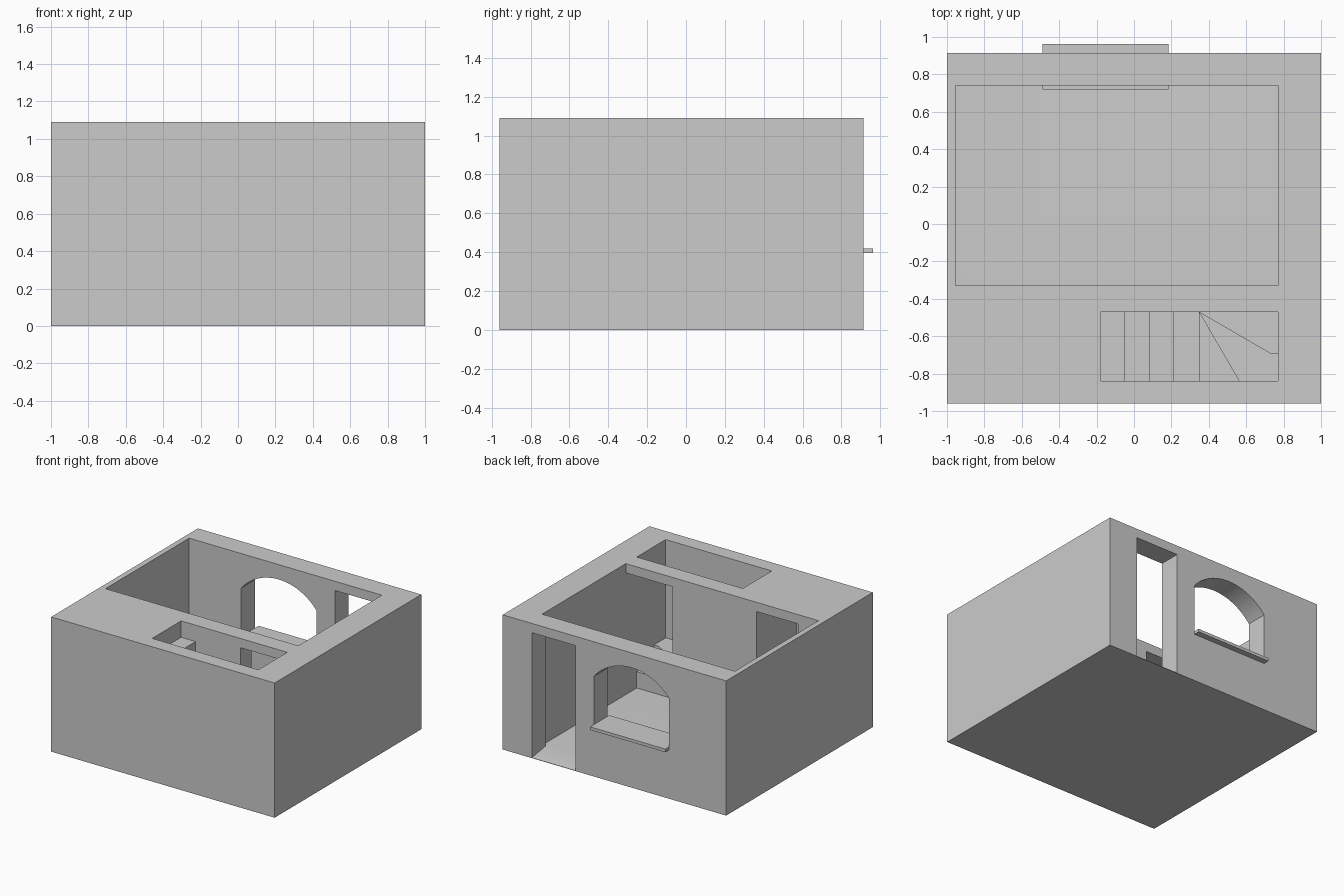
import bpy, bmesh, math

if "Cube" in bpy.data.objects:
    bpy.data.objects.remove(bpy.data.objects["Cube"])

FLOOR, TOP, HEAD = 0.03, 1.09, 1.015
ABOVE = 1.3


def prism(name, pts, axis, lo, hi):
    """Extrude a 2D outline along an axis: z uses (x,y), y uses (x,z), x uses (y,z)."""
    put = {'z': lambda a, b, t: (a, b, t),
           'y': lambda a, b, t: (a, t, b),
           'x': lambda a, b, t: (t, a, b)}[axis]
    bm = bmesh.new()
    rings = [[bm.verts.new(put(a, b, t)) for a, b in pts] for t in (lo, hi)]
    n = len(pts)
    bm.faces.new(rings[0])
    bm.faces.new(rings[1])
    for i in range(n):
        j = (i + 1) % n
        bm.faces.new((rings[0][i], rings[0][j], rings[1][j], rings[1][i]))
    bmesh.ops.recalc_face_normals(bm, faces=bm.faces)
    me = bpy.data.meshes.new(name)
    bm.to_mesh(me)
    bm.free()
    ob = bpy.data.objects.new(name, me)
    bpy.context.collection.objects.link(ob)
    return ob


def box(name, x0, x1, y0, y1, z0, z1):
    return prism(name, [(x0, y0), (x1, y0), (x1, y1), (x0, y1)], 'z', z0, z1)


def cut(target, cutter):
    cutter.hide_render = True
    mod = target.modifiers.new("cut", 'BOOLEAN')
    mod.operation, mod.solver, mod.object = 'DIFFERENCE', 'EXACT', cutter
    bpy.context.view_layer.objects.active = target
    with bpy.context.temp_override(object=target, active_object=target):
        bpy.ops.object.modifier_apply(modifier=mod.name)
    bpy.data.objects.remove(cutter)


# Solid building block
walls = box("house_walls", -1, 1, -0.96, 0.915, 0, TOP)

# Main room, open at the top
cut(walls, box("room_cut", -0.955, 0.77, -0.33, 0.74, FLOOR, ABOVE))

# Outer door with a sloping threshold
cut(walls, prism("door_cut", [(0.74, FLOOR), (1.0, -0.010), (1.0, HEAD), (0.74, HEAD)],
                 'x', 0.35, 0.74))

# Doorway to the stairs, then the closet and its doorway
cut(walls, box("stair_door_cut", 0.35, 0.77, -0.47, -0.33, FLOOR, HEAD))
cut(walls, prism("closet_cut", [(-0.955, -0.84), (-0.40, -0.84), (-0.40, -0.33),
                                (-0.77, -0.33), (-0.77, -0.47), (-0.955, -0.47)],
                 'z', FLOOR, HEAD))

# Arched window
xc, half, spring, rise = -0.153, 0.337, 0.81, 0.16
radius = (half ** 2 + rise ** 2) / (2 * rise)
sweep = math.asin(half / radius)
arch = [(xc - half, 0.395), (xc + half, 0.395)]
for i in range(25):
    a = sweep * (1 - i / 12)
    arch.append((xc + radius * math.sin(a), spring + rise - radius * (1 - math.cos(a))))
cut(walls, prism("window_cut", arch, 'y', 0.70, 1.1))

# Stairwell: three winders around the newel, then four straight treads
newel = (0.35, -0.47)
turn_a = [(0.73, -0.69), (0.77, -0.69)]
turn_b = (0.565, -0.84)
treads = [[newel, *turn_a, (0.77, -0.47)],
          [newel, turn_b, (0.77, -0.84), turn_a[1], turn_a[0]],
          [newel, (0.35, -0.84), turn_b]]
edges = [0.35, 0.215, 0.085, -0.05, -0.18]
for x1, x0 in zip(edges, edges[1:]):
    treads.append([(x0, -0.84), (x1, -0.84), (x1, -0.47), (x0, -0.47)])
step = (TOP - FLOOR) / 8
for i, outline in enumerate(treads):
    cut(walls, prism("tread_cut", outline, 'z', FLOOR + step * (i + 1), ABOVE))

# Window sill
box("window_sill", xc - half, xc + half, 0.718, 0.963, 0.395, 0.42)

# Smooth the arch only
bpy.ops.object.select_all(action='DESELECT')
walls.select_set(True)
bpy.context.view_layer.objects.active = walls
bpy.ops.object.shade_smooth_by_angle(angle=math.radians(15))
